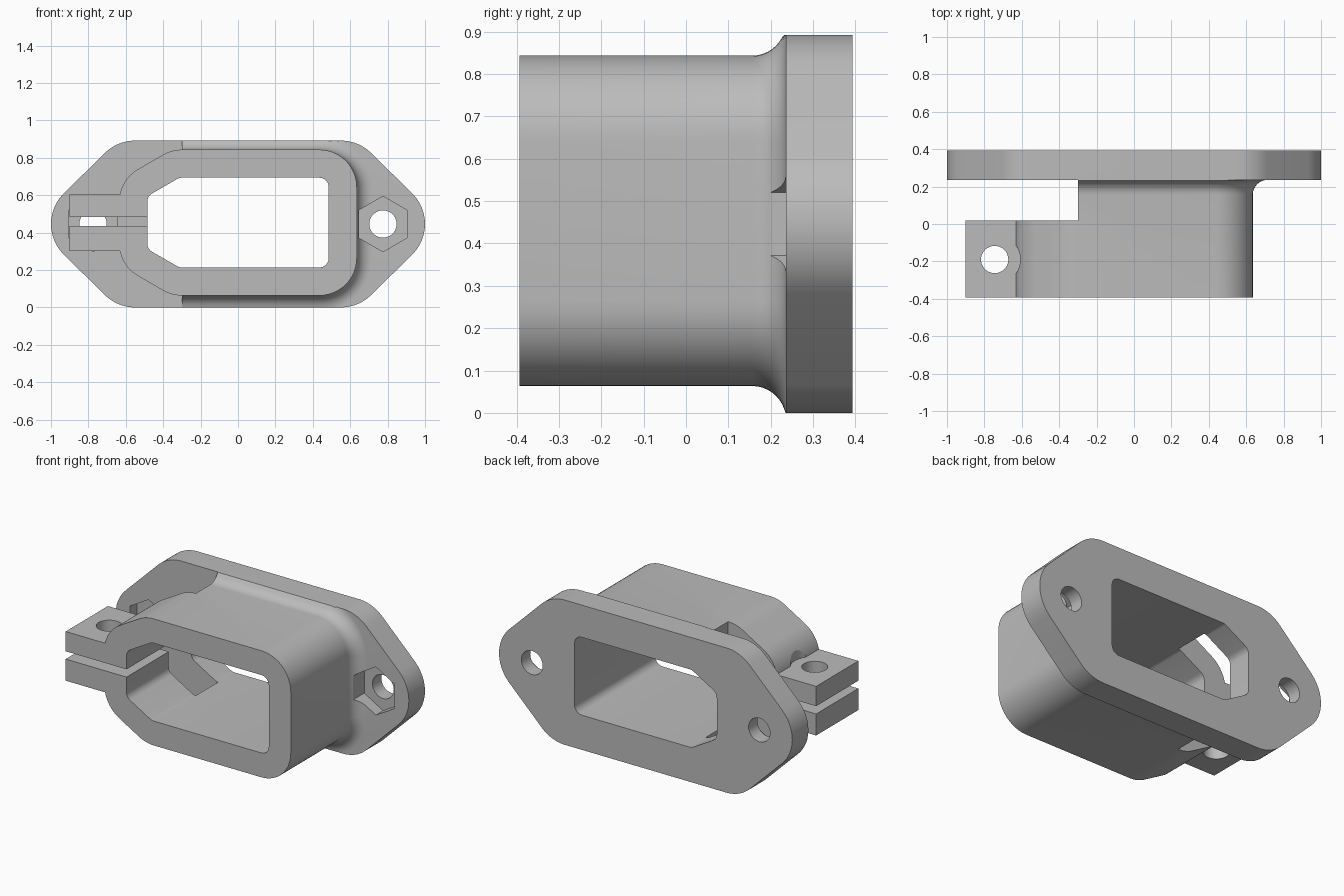
import bpy, bmesh
from math import pi, cos, sin, atan2, sqrt

cube = bpy.data.objects.get("Cube")
if cube:
    bpy.data.objects.remove(cube, do_unlink=True)

grey = bpy.data.materials.new("plain_grey")
grey.use_nodes = True
COLOUR = (0.5, 0.5, 0.5, 1)
grey.diffuse_color = COLOUR
grey.node_tree.nodes["Principled BSDF"].inputs["Base Color"].default_value = COLOUR

FRONT, STEP, SEAT, BACK = -0.393, 0.018, 0.236, 0.393
TOP, MID, SLEEVE_MID = 0.892, 0.446, 0.4535
FILLET = 0.08


def rounded(centres, r, n=12):
    """Outline around anticlockwise centres, swept with radius r."""
    pts, count = [], len(centres)
    for i, (x, z) in enumerate(centres):
        px, pz = centres[i - 1]
        nx, nz = centres[(i + 1) % count]
        a = atan2(z - pz, x - px) - pi / 2
        b = atan2(nz - z, nx - x) - pi / 2
        span = (b - a) % (2 * pi)
        for k in range(n + 1):
            t = a + span * k / n
            pts.append((x + r * cos(t), z + r * sin(t)))
    return pts


def regular(x, z, r, n):
    return [(x + r * cos(pi / 2 + 2 * pi * k / n),
             z + r * sin(pi / 2 + 2 * pi * k / n)) for k in range(n)]


def loft(name, sections, axis="Y"):
    """Solid through (outline, depth) sections along an axis."""
    bm = bmesh.new()
    rings = []
    for outline, d in sections:
        rings.append([bm.verts.new((u, d, v) if axis == "Y" else (u, v, d))
                      for u, v in outline])
    for a, b in zip(rings, rings[1:]):
        for i in range(len(a)):
            bm.faces.new((a[i - 1], a[i], b[i], b[i - 1]))
    bm.faces.new(rings[0])
    bm.faces.new(rings[-1][::-1])
    bmesh.ops.remove_doubles(bm, verts=bm.verts, dist=1e-5)
    bmesh.ops.recalc_face_normals(bm, faces=bm.faces)
    mesh = bpy.data.meshes.new(name)
    bm.to_mesh(mesh)
    bm.free()
    mesh.materials.append(grey)
    ob = bpy.data.objects.new(name, mesh)
    bpy.context.collection.objects.link(ob)
    return ob


def prism(name, outline, d0, d1, axis="Y"):
    return loft(name, [(outline, d0), (outline, d1)], axis)


def box(name, x0, x1, y0, y1, z0, z1):
    return prism(name, [(x0, z0), (x1, z0), (x1, z1), (x0, z1)], y0, y1)


def combine(target, tool, operation):
    tool.hide_render = True
    mod = target.modifiers.new(operation.lower(), "BOOLEAN")
    mod.operation, mod.object, mod.solver = operation, tool, "EXACT"
    bpy.context.view_layer.objects.active = target
    bpy.ops.object.modifier_apply(modifier=mod.name)
    bpy.data.objects.remove(tool, do_unlink=True)


# Sleeve outline: rounded on one side, bevelled toward the clamp
upper = [(0.435, 0.19), (-0.30, 0.19), (-0.435, 0.112)]
sleeve_centres = ([(x, SLEEVE_MID + z) for x, z in upper]
                  + [(x, SLEEVE_MID - z) for x, z in reversed(upper)])


def flared(offset):
    return [(x, min(max(z, 0), TOP))
            for x, z in rounded(sleeve_centres, 0.2 + offset)]


# Sleeve with a concave flare where it meets the flange
sections = [(flared(0), FRONT)]
for k in range(11):
    t = pi / 2 * k / 10
    sections.append((flared(FILLET * (1 - cos(t))), SEAT - FILLET + FILLET * sin(t)))
sections.append((flared(FILLET), SEAT + 0.02))
body = loft("clamping_flange_housing", sections)

# Relief behind the clamp
combine(body, box("relief", -1.2, -0.30, STEP, 0.32, -0.2, 1.2), "DIFFERENCE")

# Clamp ears
combine(body, box("clamp_ears", -0.9, -0.5, FRONT, STEP, 0.302, 0.605), "UNION")

# Flange plate
flange_centres = [(0.77, MID), (0.55, MID + 0.216), (-0.55, MID + 0.216),
                  (-0.77, MID), (-0.55, MID - 0.216), (0.55, MID - 0.216)]
flange = prism("flange_plate", rounded(flange_centres, 0.23), SEAT, BACK)
combine(body, flange, "UNION")

# Main opening and clamp slit
combine(body, prism("opening", rounded(sleeve_centres, 0.05, 6), -0.6, 0.6), "DIFFERENCE")
combine(body, box("slit", -1.1, -0.4, -0.6, 0.1, 0.435, 0.483), "DIFFERENCE")

# Mounting holes with hexagonal nut recesses
for side in (-1, 1):
    x = side * 0.775
    combine(body, prism("nut_recess", regular(x, MID, 0.148, 6), 0.1, SEAT + 0.07), "DIFFERENCE")
    combine(body, prism("mount_hole", regular(x, MID, 0.073, 40), 0.1, 0.6), "DIFFERENCE")

# Clamp bolt hole, with head clearance above and nut clearance below
BX, BY = -0.745, -0.19
combine(body, prism("bolt_hole", regular(BX, BY, 0.073, 40), 0.1, 0.8, "Z"), "DIFFERENCE")
combine(body, prism("head_clearance", regular(BX, BY, 0.137, 48), 0.605, 0.85, "Z"), "DIFFERENCE")
combine(body, prism("nut_clearance", regular(BX, BY, 0.148, 6), 0.05, 0.302, "Z"), "DIFFERENCE")

# Smooth curves, crisp edges
bpy.ops.object.select_all(action="DESELECT")
body.select_set(True)
bpy.context.view_layer.objects.active = body
bpy.ops.object.shade_smooth_by_angle(angle=pi / 7)
